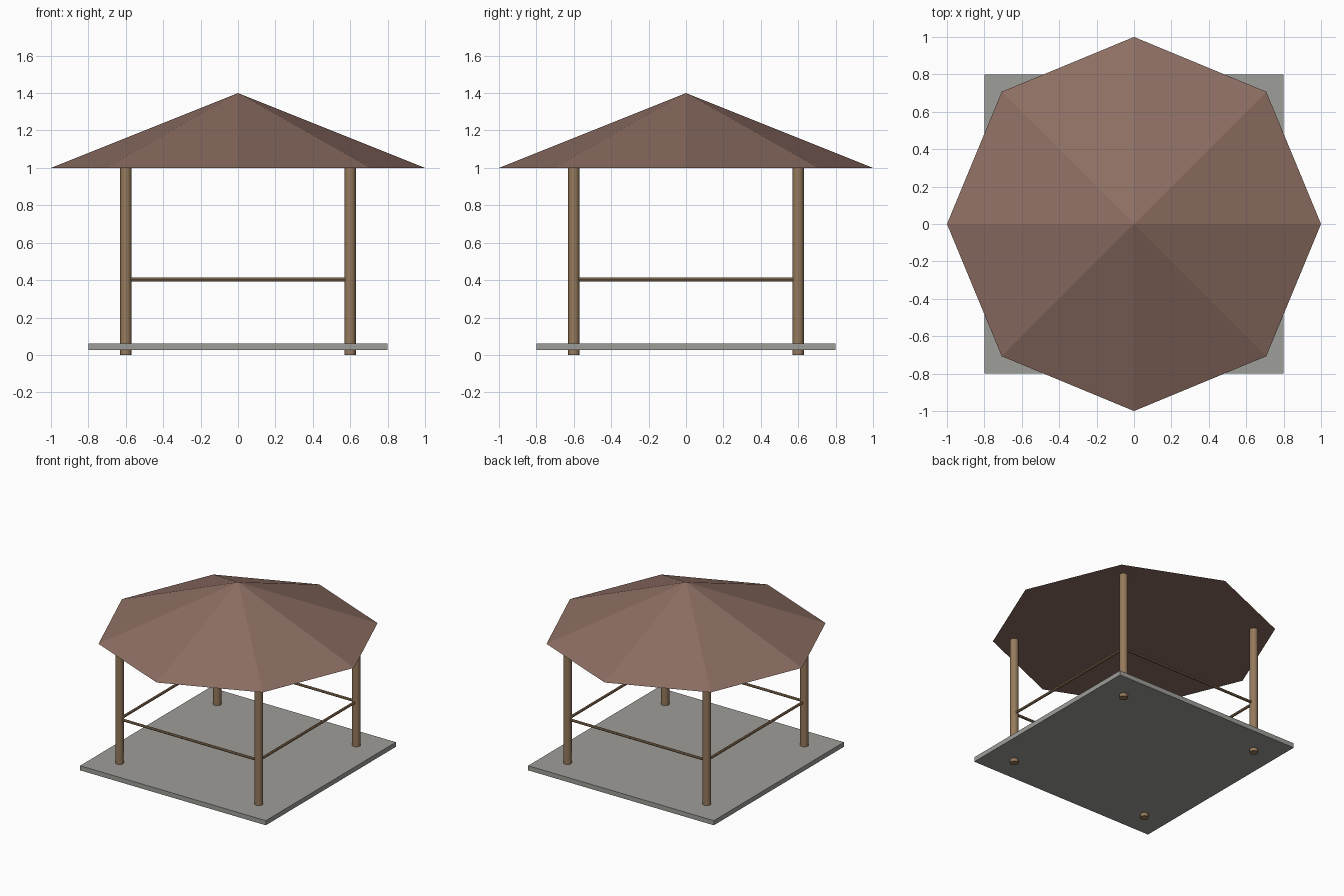
import bpy
from math import radians, pi
from mathutils import Vector

cube = bpy.data.objects.get("Cube")
if cube:
    bpy.data.objects.remove(cube, do_unlink=True)


def material(name, rgb):
    """Flat colour given as 0-255 display values, stored linear."""
    linear = [(c / 255 / 12.92) if c < 11 else ((c / 255 + 0.055) / 1.055) ** 2.4 for c in rgb]
    mat = bpy.data.materials.new(name)
    mat.use_nodes = True
    mat.diffuse_color = (*linear, 1)
    mat.node_tree.nodes["Principled BSDF"].inputs["Base Color"].default_value = (*linear, 1)
    return mat


roof_brown = material("roof brown", (141, 110, 99))
wood_tan = material("wood tan", (150, 122, 92))
stone_grey = material("stone grey", (158, 157, 152))


def finish(name, mat):
    obj = bpy.context.object
    obj.name = name
    obj.data.materials.append(mat)
    return obj


def rod(name, start, end, radius, sides):
    """Round pole between two points."""
    start, end = Vector(start), Vector(end)
    axis = end - start
    bpy.ops.mesh.primitive_cylinder_add(vertices=sides, radius=radius, depth=axis.length,
                                        location=(start + end) / 2)
    obj = finish(name, wood_tan)
    obj.rotation_euler = axis.to_track_quat('Z', 'Y').to_euler()
    bpy.ops.object.shade_smooth_by_angle(angle=radians(40))


# Stone floor slab
bpy.ops.mesh.primitive_cube_add(size=1, location=(0, 0, 0.044))
floor = finish("floor_slab", stone_grey)
floor.scale = (1.6, 1.6, 0.036)

# Corner posts and the rails joining each to the next
P = 0.6
corners = [("front_right", -P, -P), ("front_left", P, -P), ("back_left", P, P), ("back_right", -P, P)]
sides = ["front", "left", "back", "right"]
for i, (label, x, y) in enumerate(corners):
    rod(label + "_post", (x, y, 0), (x, y, 1), 0.03, 16)
    _, nx, ny = corners[(i + 1) % 4]
    rod(sides[i] + "_rail", (x, y, 0.403), (nx, ny, 0.403), 0.01, 8)

# Eight-sided pointed roof with a closed underside
bpy.ops.mesh.primitive_cone_add(vertices=8, radius1=1, radius2=0, depth=0.4, location=(0, 0, 1.2))
finish("roof", roof_brown)
